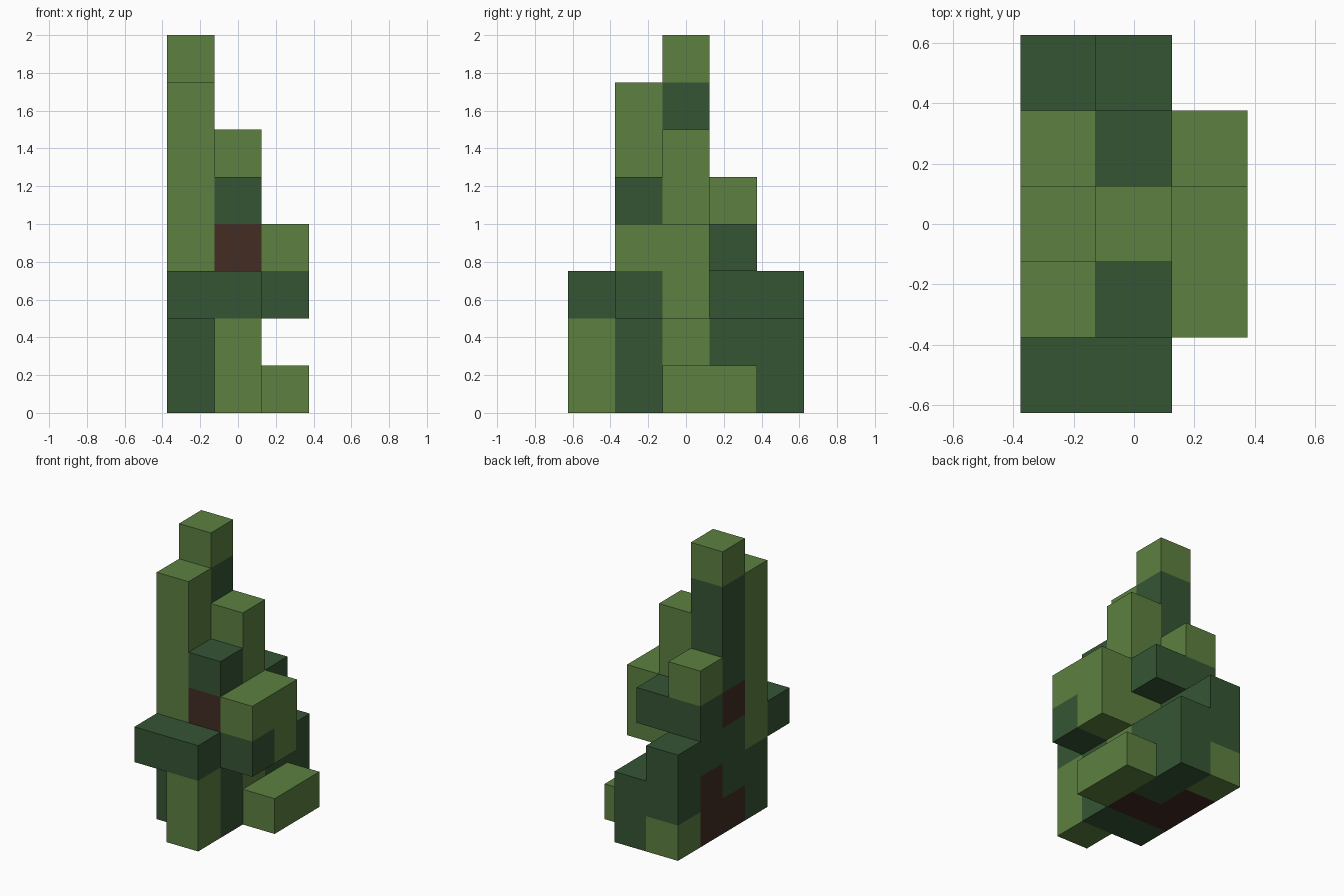
import bpy
import bmesh
from itertools import product
from mathutils import Vector

if "Cube" in bpy.data.objects:
    bpy.data.objects.remove(bpy.data.objects["Cube"], do_unlink=True)

CELL = 0.25
ORIGIN = Vector((-1.5, -2.5, 0)) * CELL


def make_material(name, rgb):
    mat = bpy.data.materials.new(name)
    mat.use_nodes = True
    colour = (*rgb, 1.0)
    mat.diffuse_color = colour
    mat.node_tree.nodes["Principled BSDF"].inputs["Base Color"].default_value = colour
    return mat


light = make_material("light leaf green", (0.109, 0.216, 0.051))
dark = make_material("dark leaf green", (0.036, 0.091, 0.034))
bark = make_material("bark brown", (0.054, 0.025, 0.017))

# Each part: first block, then number of blocks along x, y, z
bark_parts = {
    "trunk_base": ((0, 2, 0), (2, 1, 1)),
    "trunk_root": ((0, 3, 0), (1, 1, 2)),
    "right_branch": ((0, 2, 3), (1, 1, 1)),
    "front_branch": ((1, 1, 3), (1, 1, 1)),
}
light_parts = {
    "front_leaf_column": ((1, 0, 0), (1, 1, 2)),
    "left_low_leaves": ((2, 2, 0), (1, 2, 1)),
    "left_mid_leaves": ((2, 2, 2), (1, 1, 2)),
    "left_front_leaves": ((2, 1, 3), (1, 1, 1)),
    "centre_leaf_column": ((1, 2, 1), (1, 1, 5)),
    "right_leaf_column": ((0, 1, 2), (1, 1, 5)),
    "crown_leaves": ((0, 2, 7), (1, 1, 1)),
    "back_leaf_tuft": ((0, 3, 4), (1, 1, 1)),
    "back_low_leaves": ((0, 4, 0), (1, 1, 1)),
}
dark_parts = {
    "front_base_leaves": ((0, 1, 0), (2, 1, 2)),
    "left_under_leaves": ((1, 1, 2), (2, 1, 1)),
    "front_leaf_slab": ((0, 0, 2), (2, 1, 1)),
    "front_upper_leaves": ((1, 1, 4), (1, 1, 1)),
    "right_inner_leaves": ((0, 2, 1), (1, 1, 2)),
    "upper_leaf_column": ((0, 2, 4), (1, 1, 3)),
    "back_inner_leaves": ((0, 3, 2), (1, 1, 1)),
    "back_leaf_slab": ((0, 3, 3), (2, 1, 1)),
    "back_leaf_column": ((0, 4, 1), (1, 1, 2)),
    "back_base_leaves": ((1, 3, 0), (1, 2, 2)),
}


def blocks(start, size):
    return [tuple(s + i for s, i in zip(start, step))
            for step in product(*map(range, size))]


groups = ((bark, bark_parts), (light, light_parts), (dark, dark_parts))
filled = {b for _, parts in groups for part in parts.values() for b in blocks(*part)}


def build_part(name, start, size, material):
    bm = bmesh.new()
    # Block shells, keeping only the faces that touch open air
    for block in blocks(start, size):
        centre = Vector(block) + Vector((0.5, 0.5, 0.5))
        verts = bmesh.ops.create_cube(bm, size=1)["verts"]
        bmesh.ops.translate(bm, verts=verts, vec=centre)
        bm.normal_update()
        hidden = [f for f in {f for v in verts for f in v.link_faces}
                  if tuple(round(c) for c in Vector(block) + f.normal) in filled]
        bmesh.ops.delete(bm, geom=hidden, context="FACES")
    # Join neighbouring blocks into clean flat sides
    bmesh.ops.remove_doubles(bm, verts=bm.verts[:], dist=0.001)
    bmesh.ops.dissolve_limit(bm, angle_limit=0.01, verts=bm.verts[:], edges=bm.edges[:])
    for v in bm.verts:
        v.co = v.co * CELL + ORIGIN
    mesh = bpy.data.meshes.new(name)
    bm.to_mesh(mesh)
    bm.free()
    mesh.materials.append(material)
    bpy.context.collection.objects.link(bpy.data.objects.new(name, mesh))


for material, parts in groups:
    for name, (start, size) in parts.items():
        build_part(name, start, size, material)
